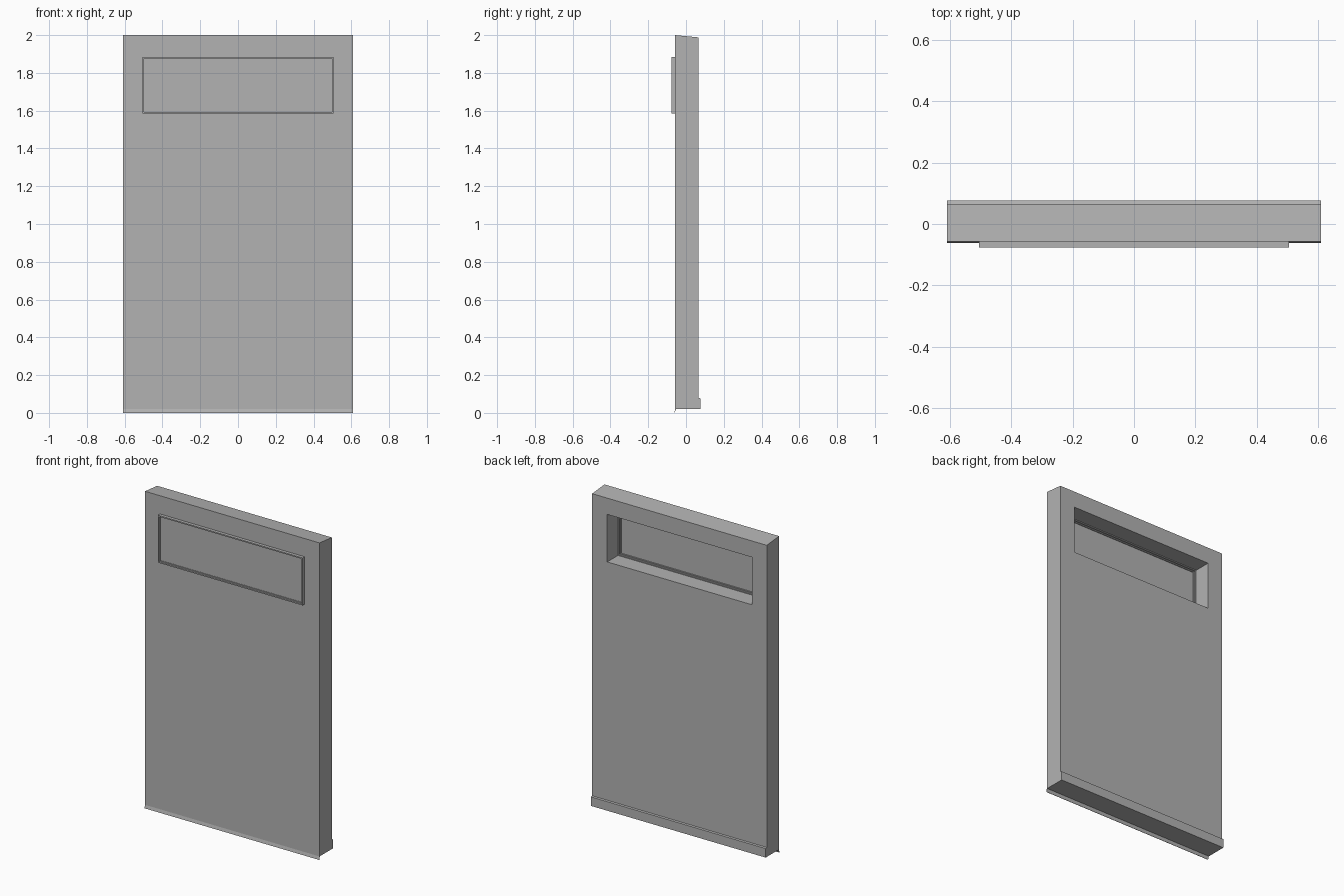
import bpy
import bmesh

cube = bpy.data.objects.get("Cube")
if cube:
    bpy.data.objects.remove(cube, do_unlink=True)

grey = bpy.data.materials.new("plain_grey")
grey.use_nodes = True
GREY = (0.45, 0.45, 0.45, 1)
grey.diffuse_color = GREY
grey.node_tree.nodes["Principled BSDF"].inputs["Base Color"].default_value = GREY

HALF = 0.61                      # half width of the panel
FRONT, BACK = -0.057, 0.065      # faces of the panel
WIN = (-0.505, 0.505, 1.585, 1.885)  # window opening: x, x, z, z


def finish(name, bm):
    bmesh.ops.recalc_face_normals(bm, faces=bm.faces)
    mesh = bpy.data.meshes.new(name)
    bm.to_mesh(mesh)
    bm.free()
    mesh.materials.append(grey)
    obj = bpy.data.objects.new(name, mesh)
    bpy.context.collection.objects.link(obj)
    return obj


def extrude_x(name, profile, half=HALF):
    """Closed (y, z) profile swept across the width."""
    bm = bmesh.new()
    face = bm.faces.new([bm.verts.new((-half, y, z)) for y, z in profile])
    out = bmesh.ops.extrude_face_region(bm, geom=[face])
    verts = [g for g in out["geom"] if isinstance(g, bmesh.types.BMVert)]
    bmesh.ops.translate(bm, verts=verts, vec=(2 * half, 0, 0))
    return finish(name, bm)


def box(name, x0, x1, y0, y1, z0, z1):
    obj = extrude_x(name, [(y0, z0), (y1, z0), (y1, z1), (y0, z1)], (x1 - x0) / 2)
    obj.location.x = (x0 + x1) / 2
    return obj


def ring(name, section):
    """Window frame: (inset, y) section carried round the opening."""
    bm = bmesh.new()
    x0, x1, z0, z1 = WIN
    loops = []
    for d, y in section:
        corners = [(x0 + d, z0 + d), (x1 - d, z0 + d), (x1 - d, z1 - d), (x0 + d, z1 - d)]
        loops.append([bm.verts.new((x, y, z)) for x, z in corners])
    for i, a in enumerate(loops):
        b = loops[(i + 1) % len(loops)]
        for j in range(4):
            k = (j + 1) % 4
            bm.faces.new((a[j], a[k], b[k], b[j]))
    return finish(name, bm)


# Panel with sloping top and a step along the bottom of the back
panel = extrude_x("panel", [
    (FRONT, 0.02), (0.076, 0.02), (0.076, 0.077), (BACK, 0.08),
    (BACK, 1.988), (FRONT, 2.0)])

# Window opening through the panel
cutter = box("window_cutter", WIN[0], WIN[1], -0.2, 0.2, WIN[2], WIN[3])
cutter.hide_render = True
cut = panel.modifiers.new("window_opening", "BOOLEAN")
cut.operation = "DIFFERENCE"
cut.solver = "EXACT"
cut.object = cutter
bpy.context.view_layer.objects.active = panel
panel.select_set(True)
bpy.ops.object.modifier_apply(modifier=cut.name)
bpy.data.objects.remove(cutter, do_unlink=True)

# Stepped frame standing proud of the front, and the pane inside it
ring("window_frame", [(0, -0.077), (0.008, -0.077), (0.008, -0.066),
                      (0.012, -0.066), (0.012, -0.052), (0.006, -0.052),
                      (0.006, -0.042), (0, -0.042)])
box("window_pane", WIN[0] + 0.01, WIN[1] - 0.01, -0.064, -0.058,
    WIN[2] + 0.01, WIN[3] - 0.01)

# Thin drip lip below the front edge
extrude_x("drip_lip", [(FRONT, 0.02), (-0.062, 0), (-0.060, 0), (-0.054, 0.02)])
